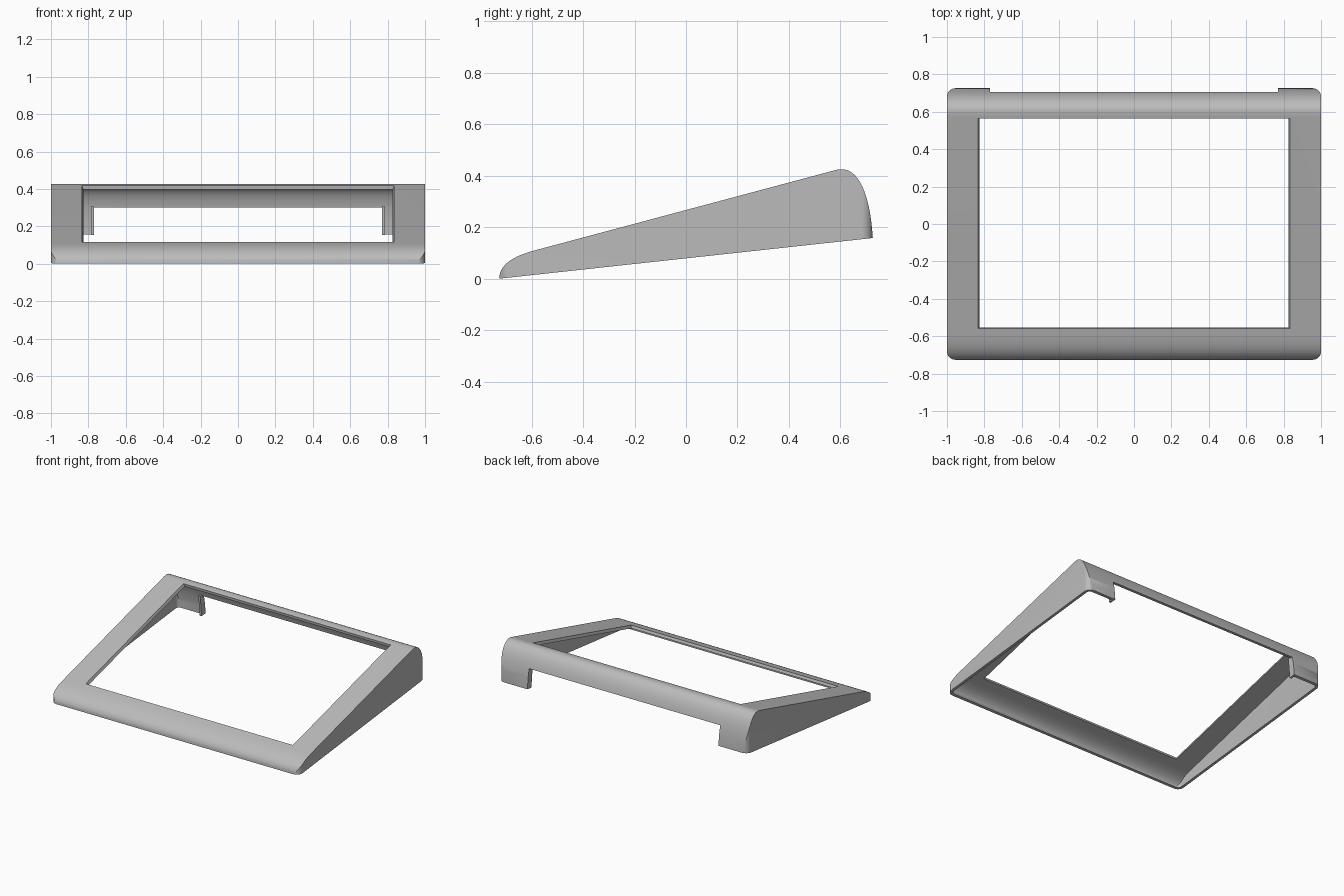
import bpy, bmesh, math
from mathutils import Vector, Matrix
from mathutils.geometry import interpolate_bezier

cube = bpy.data.objects.get("Cube")
if cube:
    bpy.data.objects.remove(cube, do_unlink=True)

WALL = 0.02

grey = bpy.data.materials.new("plain grey plastic")
grey.use_nodes = True
colour = (0.5, 0.5, 0.5, 1)
grey.diffuse_color = colour
grey.node_tree.nodes["Principled BSDF"].inputs["Base Color"].default_value = colour


def prism(name, base, offset):
    """Closed solid made by sweeping a flat outline along an offset."""
    bm = bmesh.new()
    face = bm.faces.new([bm.verts.new(p) for p in base])
    swept = bmesh.ops.extrude_face_region(bm, geom=[face])["geom"]
    bmesh.ops.translate(bm, vec=offset, verts=[v for v in swept if isinstance(v, bmesh.types.BMVert)])
    bmesh.ops.recalc_face_normals(bm, faces=bm.faces)
    return finish(name, bm)


def finish(name, bm):
    mesh = bpy.data.meshes.new(name)
    bm.to_mesh(mesh)
    bm.free()
    mesh.materials.append(grey)
    obj = bpy.data.objects.new(name, mesh)
    bpy.context.collection.objects.link(obj)
    return obj


def combine(obj, tool, operation):
    """Apply a boolean and remove the tool."""
    mod = obj.modifiers.new("cut", "BOOLEAN")
    mod.operation, mod.object, mod.solver = operation, tool, "EXACT"
    bpy.context.view_layer.update()
    graph = bpy.context.evaluated_depsgraph_get()
    mesh = bpy.data.meshes.new_from_object(obj.evaluated_get(graph))
    obj.modifiers.clear()
    obj.data = mesh
    bpy.data.objects.remove(tool, do_unlink=True)


def side_profile(inset):
    """Wedge outline in y-z, moved inward by the inset."""
    curve = lambda *p: interpolate_bezier(*[Vector(q) for q in p], 16)
    pts = curve((-0.726, 0), (-0.725, 0.06), (-0.66, 0.09), (-0.595, 0.108))
    pts += curve((0.577, 0.421), (0.665, 0.45), (0.715, 0.34), (0.726, 0.158))
    result = []
    for i, p in enumerate(pts):
        along = (pts[min(i + 1, len(pts) - 1)] - pts[max(i - 1, 0)]).normalized()
        result.append(p + Vector((along.y, -along.x)) * inset)
    if inset:
        result = [Vector((result[0].x, -0.2))] + result + [Vector((result[-1].x, -0.2))]
    return result


def wedge(name, inset, radius):
    """Side profile trimmed by a rounded rectangle in plan."""
    half_x, half_y = 1 - inset, 0.726 - inset
    body = prism(name, [(-half_x, p.x, p.y) for p in side_profile(inset)], (2 * half_x, 0, 0))
    plan = []
    for quarter, (sx, sy) in enumerate([(1, 1), (-1, 1), (-1, -1), (1, -1)]):
        for step in range(9):
            a = math.pi / 2 * (quarter + step / 8)
            plan.append((sx * (half_x - radius) + radius * math.cos(a),
                         sy * (half_y - radius) + radius * math.sin(a), -0.5))
    combine(body, prism("plan_trim", plan, (0, 0, 1.5)), "INTERSECT")
    return body


# Hollow wedge shell, open underneath
frame = wedge("bezel_frame", 0, 0.045)
combine(frame, wedge("hollow", WALL, 0.025), "DIFFERENCE")

# Sloping window with slightly tapered edges
bm = bmesh.new()
bmesh.ops.create_cube(bm, size=2)
for v in bm.verts:
    taper = 0.02 * v.co.z
    v.co = Vector((v.co.x * (0.835 + taper), v.co.y * (0.582 + taper / 4), v.co.z * 0.05))
tilt = math.atan2(0.313, 1.172)
bm.transform(Matrix.Translation((0, 0.0025, 0.268)) @ Matrix.Rotation(tilt, 4, "X"))
combine(frame, finish("window_cutter", bm), "DIFFERENCE")

# Wide notch in the back wall, leaving a leg at each corner
notch = [(-0.77, 0.6, -0.1), (0.77, 0.6, -0.1), (0.77, 0.6, 0.3), (-0.77, 0.6, 0.3)]
combine(frame, prism("notch_cutter", notch, (0, 0.3, 0)), "DIFFERENCE")

# Stiffening lips on the inner edges of the back legs
lip = [(0.68, 0.153), (0.715, 0.157), (0.695, 0.305), (0.665, 0.305)]
for side, x in (("left", 0.77), ("right", -0.785)):
    prism(side + "_leg_lip", [(x, y, z) for y, z in lip], (0.015, 0, 0))

# Smooth curves, sharp edges
bpy.ops.object.select_all(action="DESELECT")
frame.select_set(True)
bpy.context.view_layer.objects.active = frame
bpy.ops.object.shade_smooth_by_angle(angle=math.radians(30))
